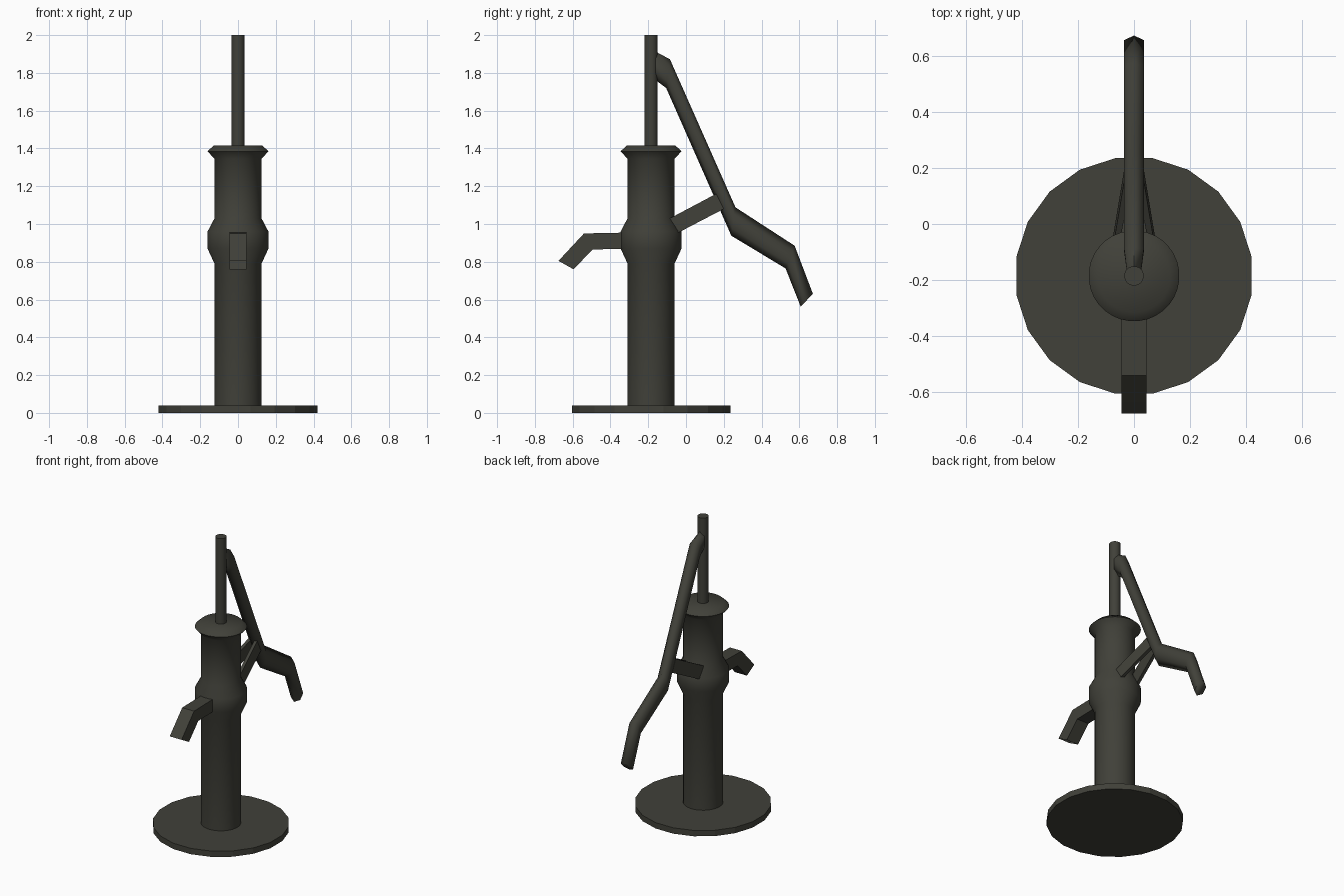
import bpy, bmesh, math
from mathutils import Vector

if "Cube" in bpy.data.objects:
    bpy.data.objects.remove(bpy.data.objects["Cube"], do_unlink=True)

AXIS_Y = -0.185

iron = bpy.data.materials.new("dark cast iron")
iron.use_nodes = True
COLOUR = (0.052, 0.052, 0.041, 1)
iron.diffuse_color = COLOUR
iron.node_tree.nodes["Principled BSDF"].inputs["Base Color"].default_value = COLOUR


def finish(name, bm, smooth_angle=30):
    bmesh.ops.recalc_face_normals(bm, faces=bm.faces)
    mesh = bpy.data.meshes.new(name)
    bm.to_mesh(mesh)
    bm.free()
    mesh.materials.append(iron)
    obj = bpy.data.objects.new(name, mesh)
    bpy.context.collection.objects.link(obj)
    if smooth_angle:
        bpy.ops.object.select_all(action="DESELECT")
        bpy.context.view_layer.objects.active = obj
        obj.select_set(True)
        bpy.ops.object.shade_smooth_by_angle(angle=math.radians(smooth_angle))
    return obj


def loft(bm, sections):
    """Skin a list of closed sections and cap both ends; returns the caps."""
    rings = [[bm.verts.new(p) for p in s] for s in sections]
    n = len(rings[0])
    for a, b in zip(rings, rings[1:]):
        for i in range(n):
            j = (i + 1) % n
            bm.faces.new((a[i], a[j], b[j], b[i]))
    return bm.faces.new(rings[0][::-1]), bm.faces.new(rings[-1])


def turned(name, profile, sides, smooth_angle=30):
    """Turn a (radius, height) profile about the pump axis."""
    bm = bmesh.new()
    angles = [math.tau * (i + 0.5) / sides for i in range(sides)]
    loft(bm, [[(r * math.cos(a), AXIS_Y + r * math.sin(a), z) for a in angles]
              for r, z in profile])
    return finish(name, bm, smooth_angle)


# Base, barrel and plunger rod
turned("base_plate", [(0.425, 0), (0.425, 0.04)], 20, 0)
turned("barrel", [(0.125, 0.03), (0.125, 0.79), (0.162, 0.87), (0.162, 0.96),
                  (0.125, 1.03), (0.125, 1.345), (0.162, 1.385), (0.13, 1.415)], 32, 50)
turned("plunger_rod", [(0.035, 1.4), (0.035, 2.0)], 16)

# Spout: square pipe with a hollow mouth
bm = bmesh.new()
spout_path = [((-0.29, 0.955), (-0.29, 0.87)),
              ((-0.54, 0.95), (-0.495, 0.865)),
              ((-0.675, 0.805), (-0.595, 0.76))]
half = 0.045
mouth = loft(bm, [[(-half, *top), (half, *top), (half, *low), (-half, *low)]
                  for top, low in spout_path])[1]
bmesh.ops.inset_individual(bm, faces=[mouth], thickness=0.009)
bmesh.ops.translate(bm, verts=mouth.verts, vec=(0, 0.04, 0.043))
finish("spout", bm, 0)

# Handle: six-sided bar through (outer, inner) ridge points
bm = bmesh.new()
handle_path = [((-0.165, 1.915), (-0.165, 1.765)),
               ((-0.085, 1.872), (-0.105, 1.72)),
               ((0.262, 1.088), (0.24, 0.938)),
               ((0.575, 0.885), (0.527, 0.765)),
               ((0.672, 0.63), (0.607, 0.563))]
sections = []
for k, (outer, inner) in enumerate(handle_path):
    o, i = Vector((0, *outer)), Vector((0, *inner))
    side = Vector((0.026 if k == 0 else 0.035, 0, 0))
    q1, q3 = o.lerp(i, 0.25), o.lerp(i, 0.75)
    sections.append([o, q1 + side, q3 + side, i, q3 - side, q1 - side])
loft(bm, sections)
finish("handle", bm, 70)

# Bracket: pair of plates converging on the handle
for name, s in (("left_bracket", 1), ("right_bracket", -1)):
    bm = bmesh.new()
    loft(bm, [[(s * x, *top), (s * (x - 0.022), *top),
               (s * (x - 0.022), *low), (s * x, *low)]
              for x, top, low in ((0.075, (-0.085, 1.03), (-0.045, 0.952)),
                                  (0.034, (0.16, 1.16), (0.2, 1.08)))])
    finish(name, bm, 0)
